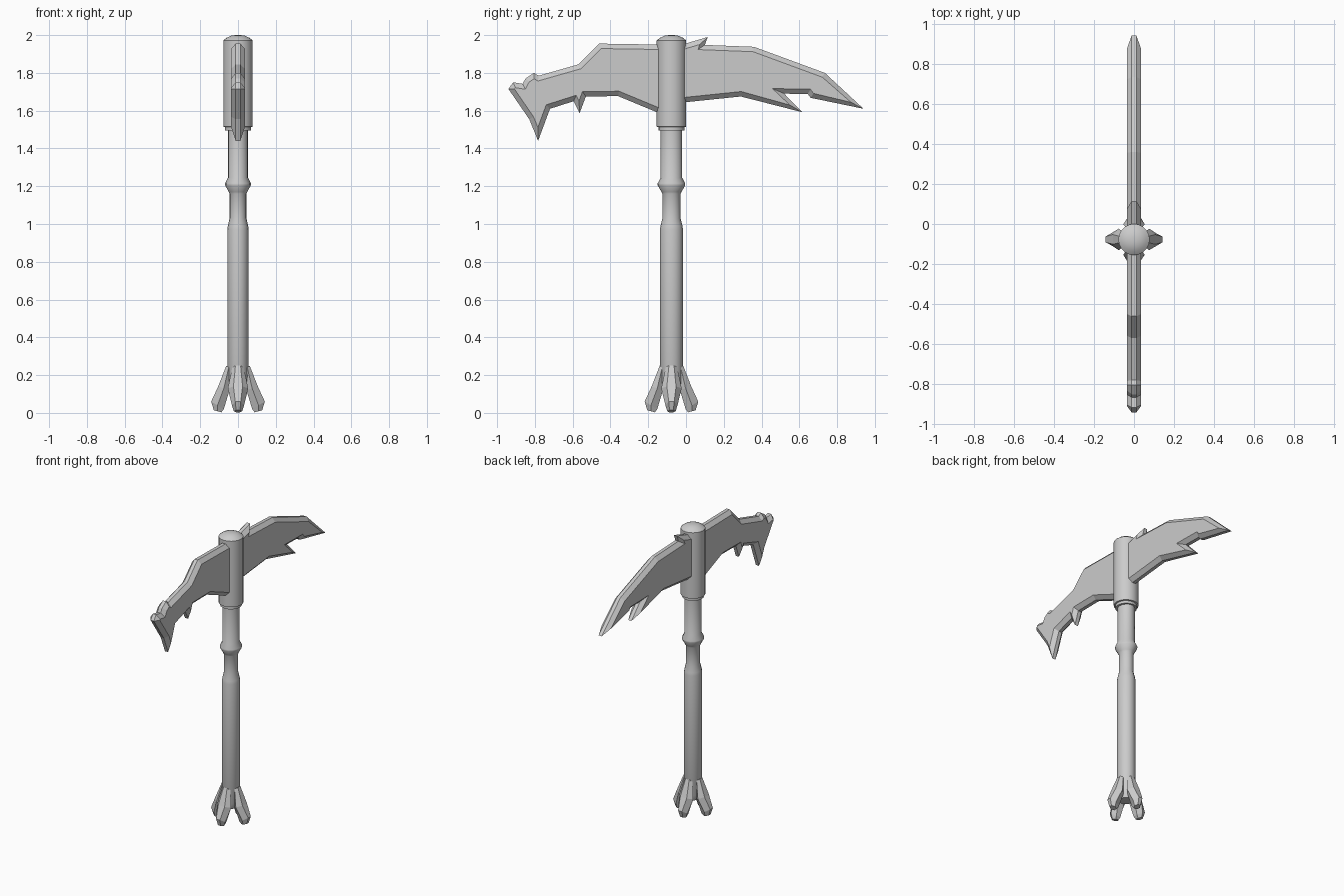
import bpy, bmesh, math
from mathutils import Vector, Matrix

if "Cube" in bpy.data.objects:
    bpy.data.objects.remove(bpy.data.objects["Cube"])

CY = -0.077  # handle axis in y


def make_object(name, bm, smooth=False):
    bmesh.ops.recalc_face_normals(bm, faces=bm.faces[:])
    mesh = bpy.data.meshes.new(name)
    bm.to_mesh(mesh)
    bm.free()
    obj = bpy.data.objects.new(name, mesh)
    bpy.context.collection.objects.link(obj)
    if smooth:
        bpy.ops.object.select_all(action='DESELECT')
        obj.select_set(True)
        bpy.context.view_layer.objects.active = obj
        bpy.ops.object.shade_smooth_by_angle(angle=math.radians(30))
    return obj


def loft(bm, rings):
    """Skin a list of equal-length rings and cap both ends."""
    rows = [[bm.verts.new(p) for p in ring] for ring in rings]
    n = len(rows[0])
    for a, b in zip(rows, rows[1:]):
        for i in range(n):
            j = (i + 1) % n
            bm.faces.new((a[i], a[j], b[j], b[i]))
    bm.faces.new(rows[0][::-1])
    bm.faces.new(rows[-1])


def turned(name, profile, sides, squash=1.0):
    bm = bmesh.new()
    loft(bm, [[(r * squash * math.cos(math.tau * i / sides),
                CY + r * math.sin(math.tau * i / sides), z)
               for i in range(sides)] for r, z in profile])
    return make_object(name, bm, True)


# Handle with a narrow neck and a collar ring
turned("handle", [(0.045, 0.10), (0.061, 0.14), (0.061, 0.97), (0.058, 0.99), (0.048, 1.03),
                  (0.048, 1.16), (0.053, 1.17), (0.073, 1.205), (0.073, 1.215),
                  (0.057, 1.245), (0.057, 1.52)], 16, 0.93)

# Sleeve holding the blade
turned("head_sleeve", [(0.068, 1.495), (0.068, 1.513), (0.078, 1.515), (0.078, 1.972),
                       (0.06, 1.986), (0.035, 1.997), (0.012, 2.0)], 20)

# Four flared claws at the foot: (inner r, inner z, outer r, outer z, half width)
sections = [(0.035, 0.235, 0.062, 0.25, 0.03),
            (0.045, 0.12, 0.105, 0.14, 0.054),
            (0.075, 0.02, 0.142, 0.06, 0.032),
            (0.088, 0.003, 0.128, 0.014, 0.022)]
for k in range(4):
    rings = []
    for ri, zi, ro, zo, w in sections:
        rm, zm = ri * 0.5 + ro * 0.5, zi * 0.5 + zo * 0.5
        rings.append([(ri, -w * 0.5, zi), (rm, -w, zm), (ro, -w * 0.45, zo),
                      (ro, w * 0.45, zo), (rm, w, zm), (ri, w * 0.5, zi)])
    bm = bmesh.new()
    loft(bm, rings)
    bm.transform(Matrix.Translation((0, CY, 0)) @ Matrix.Rotation(k * math.pi / 2, 4, 'Z'))
    make_object(f"foot_claw_{k + 1}", bm)

# Chipped double blade: (y, z) outline, clockwise seen from +x
outline = [Vector(p) for p in [
    (-0.15, 1.95), (-0.02, 1.95), (0.115, 1.99), (0.10, 1.948), (0.36, 1.938),
    (0.735, 1.80), (0.94, 1.61), (0.66, 1.668), (0.645, 1.688), (0.52, 1.69),
    (0.615, 1.592), (0.29, 1.675), (0.0, 1.645), (-0.15, 1.59), (-0.36, 1.677),
    (-0.53, 1.675), (-0.563, 1.587), (-0.595, 1.65), (-0.72, 1.61), (-0.783, 1.44),
    (-0.83, 1.555), (-0.94, 1.715), (-0.915, 1.75), (-0.865, 1.742), (-0.85, 1.77),
    (-0.805, 1.80), (-0.78, 1.785), (-0.57, 1.845), (-0.46, 1.955)]]


def inset(points, d, limit):
    out = []
    for i, p in enumerate(points):
        a = (p - points[i - 1]).normalized()
        b = (points[(i + 1) % len(points)] - p).normalized()
        na, nb = Vector((a.y, -a.x)), Vector((b.y, -b.x))
        m = (na + nb).normalized()
        out.append(p + m * min(d / max(m.dot(na), 0.05), limit))
    return out


inner = inset(outline, 0.026, 0.075)
bm = bmesh.new()
loft(bm, [[(x, p.x, p.y) for p in pts] for x, pts in
          ((-0.036, inner), (-0.012, outline), (0.012, outline), (0.036, inner))])
make_object("blade", bm)
